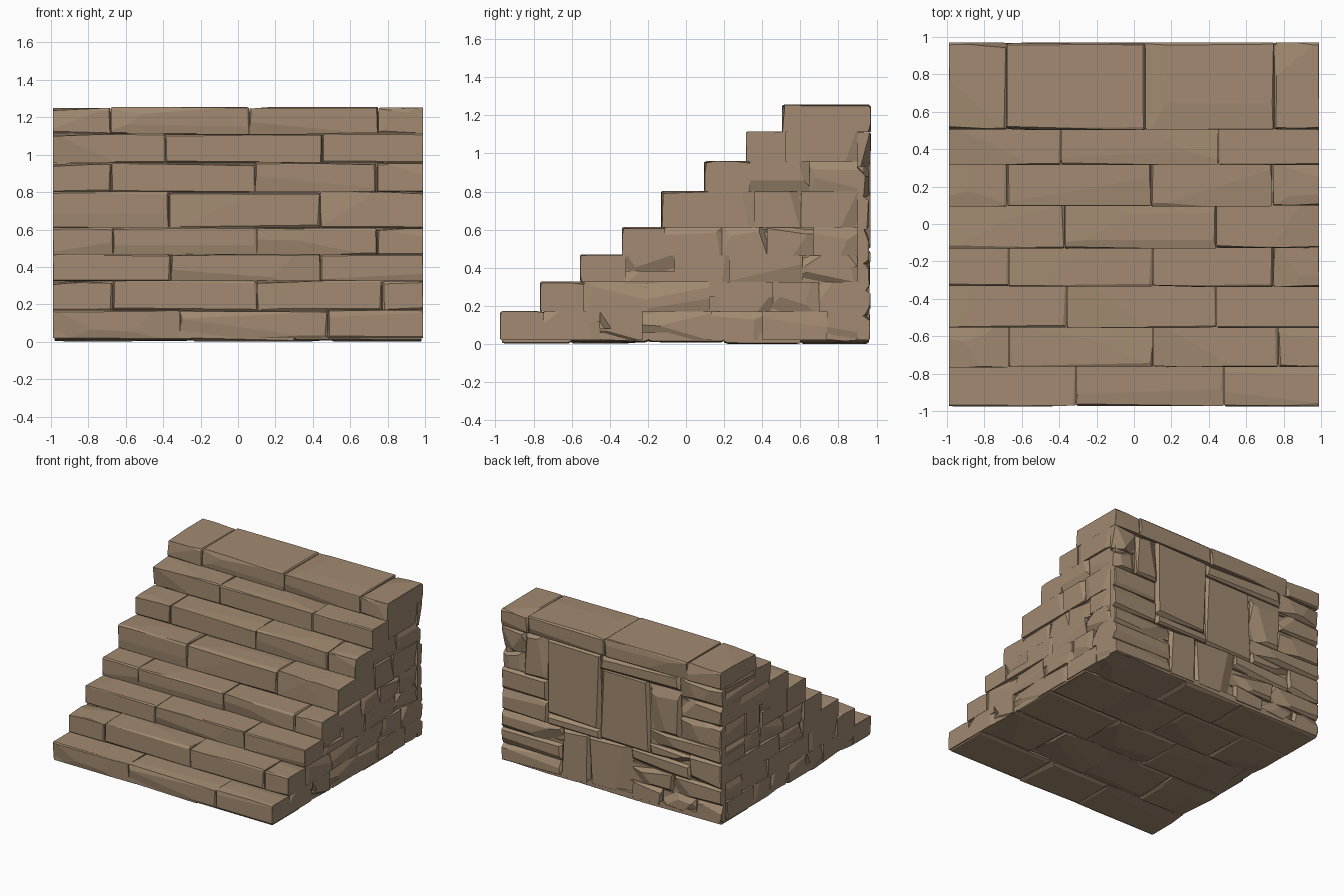
import bpy, bmesh, random
from mathutils import Vector

if "Cube" in bpy.data.objects:
    bpy.data.objects.remove(bpy.data.objects["Cube"])

rng = random.Random(7)

stone_mat = bpy.data.materials.new("tan stone")
stone_mat.diffuse_color = (0.36, 0.255, 0.165, 1.0)
stone_mat.use_nodes = True
stone_mat.node_tree.nodes["Principled BSDF"].inputs["Base Color"].default_value = stone_mat.diffuse_color

X, Y, Z = 0, 1, 2
HALF = 0.99                     # half width of the staircase
BACK = 0.97                     # rear plane
FRONT = [-0.975, -0.765, -0.555, -0.335, -0.13, 0.095, 0.315, 0.505]
LEVEL = [0.02, 0.17, 0.325, 0.465, 0.61, 0.80, 0.957, 1.112, 1.253]
SEAMS = [[-0.31, 0.48], [-0.67, 0.10, 0.77], [-0.36, 0.44], [-0.67, 0.10, 0.745],
         [-0.37, 0.44], [-0.68, 0.09, 0.74], [-0.39, 0.45], [-0.68, 0.06, 0.75]]


def make_object(name, stones):
    """Join a list of stone bmeshes into one object."""
    verts, faces = [], []
    for bm in stones:
        bm.verts.index_update()
        base = len(verts)
        verts += [v.co.copy() for v in bm.verts]
        faces += [[base + v.index for v in f.verts] for f in bm.faces]
        bm.free()
    mesh = bpy.data.meshes.new(name)
    mesh.from_pydata(verts, [], faces)
    mesh.materials.append(stone_mat)
    ob = bpy.data.objects.new(name, mesh)
    bpy.context.collection.objects.link(ob)
    return ob


def block(lo, hi):
    bm = bmesh.new()
    bmesh.ops.create_cube(bm, size=1)
    lo, hi = Vector(lo), Vector(hi)
    for v in bm.verts:
        v.co = Vector([lo[i] + (v.co[i] + 0.5) * (hi[i] - lo[i]) for i in range(3)])
    return bm, lo, hi


def slice_off(bm, point, normal):
    geom = bm.verts[:] + bm.edges[:] + bm.faces[:]
    bmesh.ops.bisect_plane(bm, geom=geom, dist=1e-6, plane_co=point,
                           plane_no=normal, clear_outer=True)
    rim = [e for e in bm.edges if e.is_boundary]
    if rim:
        bmesh.ops.holes_fill(bm, edges=rim, sides=0)
    bmesh.ops.recalc_face_normals(bm, faces=bm.faces[:])


def chip(stone, a, s, b, t, depth, width, tilt=0.6):
    """Chisel the edge between face (axis a, sign s) and face (axis b, sign t)."""
    bm, lo, hi = stone
    c = 3 - a - b
    p = (lo + hi) / 2
    p[a] = hi[a] if s > 0 else lo[a]
    p[b] = (hi[b] if t > 0 else lo[b]) - t * width
    n = Vector((0, 0, 0))
    n[a], n[b] = s * width, t * depth
    n.normalize()
    half = max((hi[c] - lo[c]) / 2, 0.03)
    n[c] = rng.uniform(-tilt, tilt) * min(depth, width) / half
    slice_off(bm, p, n.normalized())


def rough_face(stone, a, s, depth, width, wide_chance):
    """Chisel all four edges of one visible face, some of them broadly."""
    for b in [i for i in range(3) if i != a]:
        for t in (-1, 1):
            outer = b == X and abs((stone[2] if t > 0 else stone[1])[X]) > HALF - 0.01
            k = 0.3 if outer else 1
            chip(stone, a, s, b, t, k * depth * rng.uniform(0.5, 1), k * width * rng.uniform(0.5, 1))
            if rng.random() < wide_chance:
                span = stone[2][b] - stone[1][b]
                chip(stone, a, s, b, t, depth * rng.uniform(0.6, 1.2),
                     span * rng.uniform(0.15, 0.4), 1.2)


# Solid core filling the stairs behind the stones
core = []
for i in range(8):
    core.append(block((-0.965, FRONT[i] + 0.025, LEVEL[i] - 0.01 if i else 0.03),
                      (0.965, BACK - 0.035, LEVEL[i + 1] - 0.022))[0])
make_object("inner_core", core)

# Steps: a row of long stones on each level
for i in range(8):
    last = i == 7
    rear = BACK if last else FRONT[i + 1] + 0.02
    xs = [-HALF] + SEAMS[i] + [HALF]
    row = []
    for x0, x1 in zip(xs, xs[1:]):
        g0 = 0.002 if x0 > -HALF else 0
        g1 = 0.002 if x1 < HALF else 0
        st = block((x0 + g0, FRONT[i] + rng.uniform(-0.002, 0.003), LEVEL[i]),
                   (x1 - g1, rear, LEVEL[i + 1] + rng.uniform(-0.003, 0.004)))
        rough_face(st, Z, 1, 0.008, 0.012, 0.3)
        rough_face(st, Y, -1, 0.008, 0.010, 0.3)
        if last:
            rough_face(st, Y, 1, 0.012, 0.014, 0.4)
        row.append(st[0])
    make_object("step_%d" % (i + 1), row)

# Side walls: staggered courses behind the step ends
for side, name in ((-1, "left_wall"), (1, "right_wall")):
    stones = []
    for i in range(7):
        y, end = FRONT[i + 1] + 0.02, BACK - 0.07
        while y < end - 0.01:
            y1 = y + rng.uniform(0.2, 0.42)
            if end - y1 < 0.14:
                y1 = end
            xs = sorted((side * 0.9, side * (HALF - rng.uniform(0, 0.003))))
            zm = LEVEL[i] + (LEVEL[i + 1] - LEVEL[i]) * rng.uniform(0.35, 0.65)
            cuts = [LEVEL[i], LEVEL[i + 1]]
            if rng.random() < 0.25:
                cuts.insert(1, zm)
            for z0, z1 in zip(cuts, cuts[1:]):
                st = block((xs[0], y, z0), (xs[1], y1, z1))
                for b in (Y, Z):
                    for t in (-1, 1):
                        if rng.random() < 0.4:
                            chip(st, X, side, b, t, rng.uniform(0.008, 0.022),
                                 rng.uniform(0.02, 0.06), 1.0)
                stones.append(st[0])
            y = y1
    make_object(name, stones)

# Back wall: mixed large and small stones (x0, x1, z0, z1)
layout = [
    (.10, .58, .50, 1.11), (-.34, .10, .42, 1.0), (-.62, .10, 1.0, 1.11),
    (.78, .99, .93, 1.11), (.78, .99, .77, .93), (.58, .78, .77, 1.11),
    (.58, .99, .60, .77), (.58, .99, .42, .60), (.10, .58, .42, .50),
    (.20, .45, .02, .42), (.45, .99, .28, .42), (.45, .99, .15, .28),
    (.45, .99, .02, .15), (-.18, .20, .02, .42), (-.62, -.34, .62, 1.0),
    (-.99, -.62, .96, 1.11), (-.99, -.62, .80, .96), (-.99, -.62, .62, .80),
    (-.99, -.34, .50, .62), (-.70, -.34, .42, .50), (-.70, -.18, .30, .42),
    (-.99, -.70, .30, .50), (-.55, -.18, .16, .30), (-.99, -.55, .16, .30),
    (-.45, -.18, .02, .16), (-.75, -.45, .02, .16), (-.99, -.75, .02, .16)]
stones = []
for x0, x1, z0, z1 in layout:
    st = block((x0, BACK - 0.07, z0), (x1, BACK - rng.uniform(0, 0.012), z1))
    rough_face(st, Y, 1, 0.03, 0.025, 0.35)
    stones.append(st[0])
make_object("back_wall", stones)

# Underside: staggered paving slabs
stones = []
rows = [-0.965, -0.6, -0.2, 0.2, 0.6, 0.96]
for j, (y0, y1) in enumerate(zip(rows, rows[1:])):
    xs = [-0.98, -0.55, 0.0, 0.5, 0.98] if j % 2 else [-0.98, -0.25, 0.3, 0.98]
    for x0, x1 in zip(xs, xs[1:]):
        st = block((x0, y0, rng.uniform(0, 0.012)), (x1, y1, 0.06))
        rough_face(st, Z, -1, 0.014, 0.03, 0.3)
        stones.append(st[0])
make_object("underside_slabs", stones)
